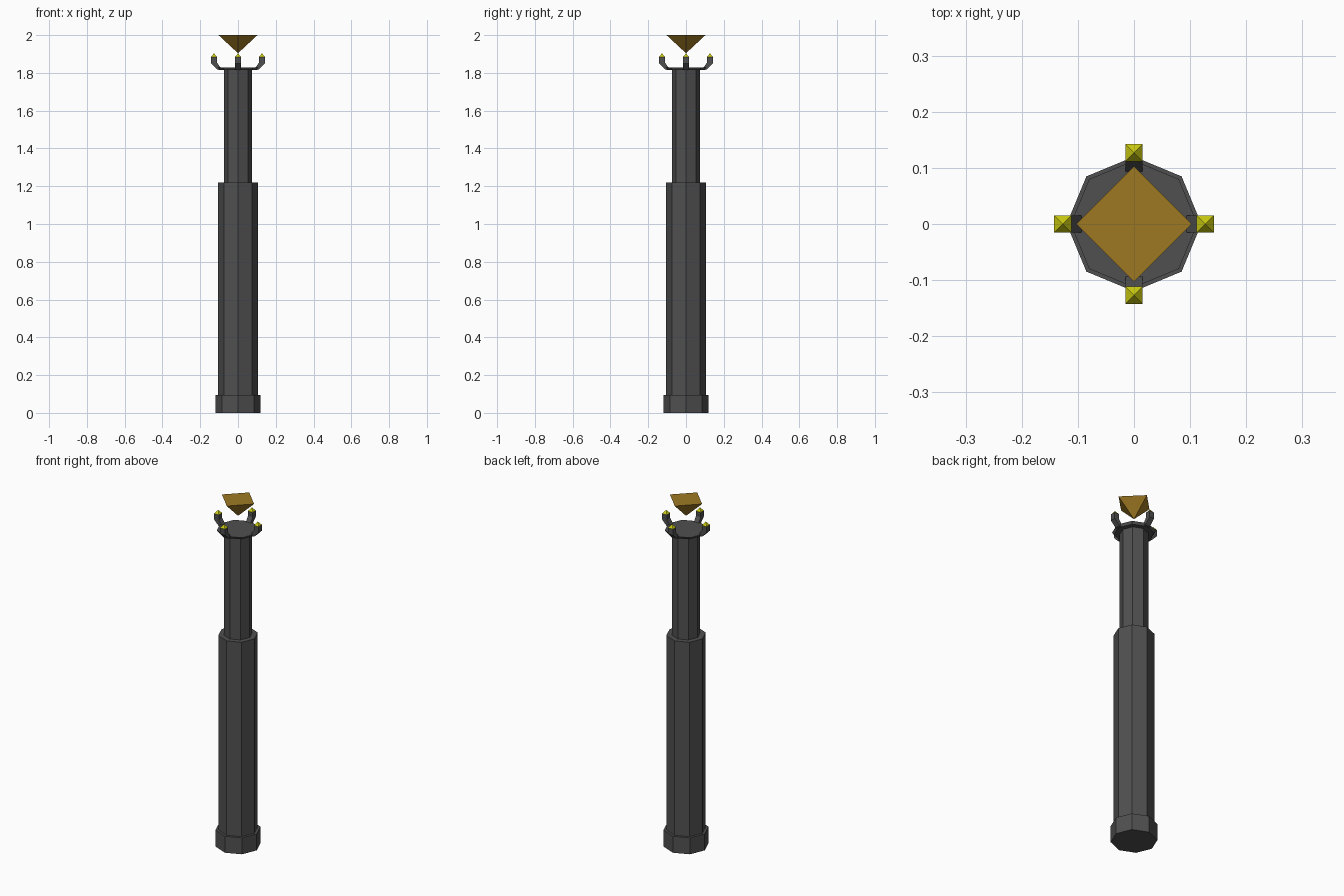
import bpy, bmesh, math
from mathutils import Matrix

if "Cube" in bpy.data.objects:
    bpy.data.objects.remove(bpy.data.objects["Cube"])


def material(name, rgb):
    m = bpy.data.materials.new(name)
    m.diffuse_color = (*rgb, 1)
    m.use_nodes = True
    m.node_tree.nodes["Principled BSDF"].inputs["Base Color"].default_value = m.diffuse_color
    return m


iron = material("dark iron", (0.08, 0.08, 0.08))
amber = material("amber crystal", (0.34, 0.19, 0.016))
yellow = material("yellow tip", (0.62, 0.62, 0.006))


def add_object(name, bm, mat):
    bmesh.ops.recalc_face_normals(bm, faces=bm.faces)
    mesh = bpy.data.meshes.new(name)
    bm.to_mesh(mesh)
    bm.free()
    mesh.materials.append(mat)
    bpy.context.collection.objects.link(bpy.data.objects.new(name, mesh))


def prism(name, sides, r_low, r_high, z0, z1, mat, x=0, turn=0, spin=0):
    """Upright cone or prism with a corner on +x, moved out by x, then turned about z."""
    bm = bmesh.new()
    bmesh.ops.create_cone(bm, cap_ends=True, segments=sides, radius1=r_low,
                          radius2=r_high, depth=z1 - z0)
    bmesh.ops.remove_doubles(bm, verts=bm.verts[:], dist=1e-5)
    corner = max((v.co for v in bm.verts), key=lambda c: c.xy.length)
    start = math.atan2(corner.y, corner.x)
    bm.transform(Matrix.Rotation(turn, 4, 'Z')
                 @ Matrix.Translation((x, 0, (z0 + z1) / 2))
                 @ Matrix.Rotation(spin - start, 4, 'Z'))
    add_object(name, bm, mat)


def prong(name, turn):
    """Bent square bar swept through a few stations of (inner x, inner z, outer x, outer z)."""
    stations = [(0.083, 1.828, 0.100, 1.816), (0.094, 1.83, 0.112, 1.819),
                (0.112, 1.856, 0.142, 1.850), (0.112, 1.885, 0.142, 1.885)]
    bm = bmesh.new()
    rings = [[bm.verts.new(p) for p in ((xi, -.015, zi), (xo, -.015, zo),
                                        (xo, .015, zo), (xi, .015, zi))]
             for xi, zi, xo, zo in stations]
    for a, b in zip(rings, rings[1:]):
        for i in range(4):
            j = (i + 1) % 4
            bm.faces.new((a[i], a[j], b[j], b[i]))
    bm.faces.new(rings[0])
    bm.faces.new(rings[-1])
    bm.transform(Matrix.Rotation(turn, 4, 'Z'))
    add_object(name, bm, iron)


# Octagonal post
prism("base_collar", 8, 0.12, 0.12, 0, 0.095, iron)
prism("lower_shaft", 8, 0.105, 0.105, 0.09, 1.22, iron)
prism("upper_shaft", 8, 0.075, 0.075, 1.21, 1.82, iron)
prism("top_plate", 8, 0.103, 0.113, 1.815, 1.829, iron)

# Four prongs with pointed tips
for i in range(4):
    t = i * math.pi / 2
    prong(f"prong_{i + 1}", t)
    prism(f"prong_tip_{i + 1}", 4, 0.0215, 0, 1.885, 1.904, yellow, 0.127, t, math.pi / 4)

# Floating crystal, point down
prism("crystal", 4, 0, 0.103, 1.904, 2.0, amber)
